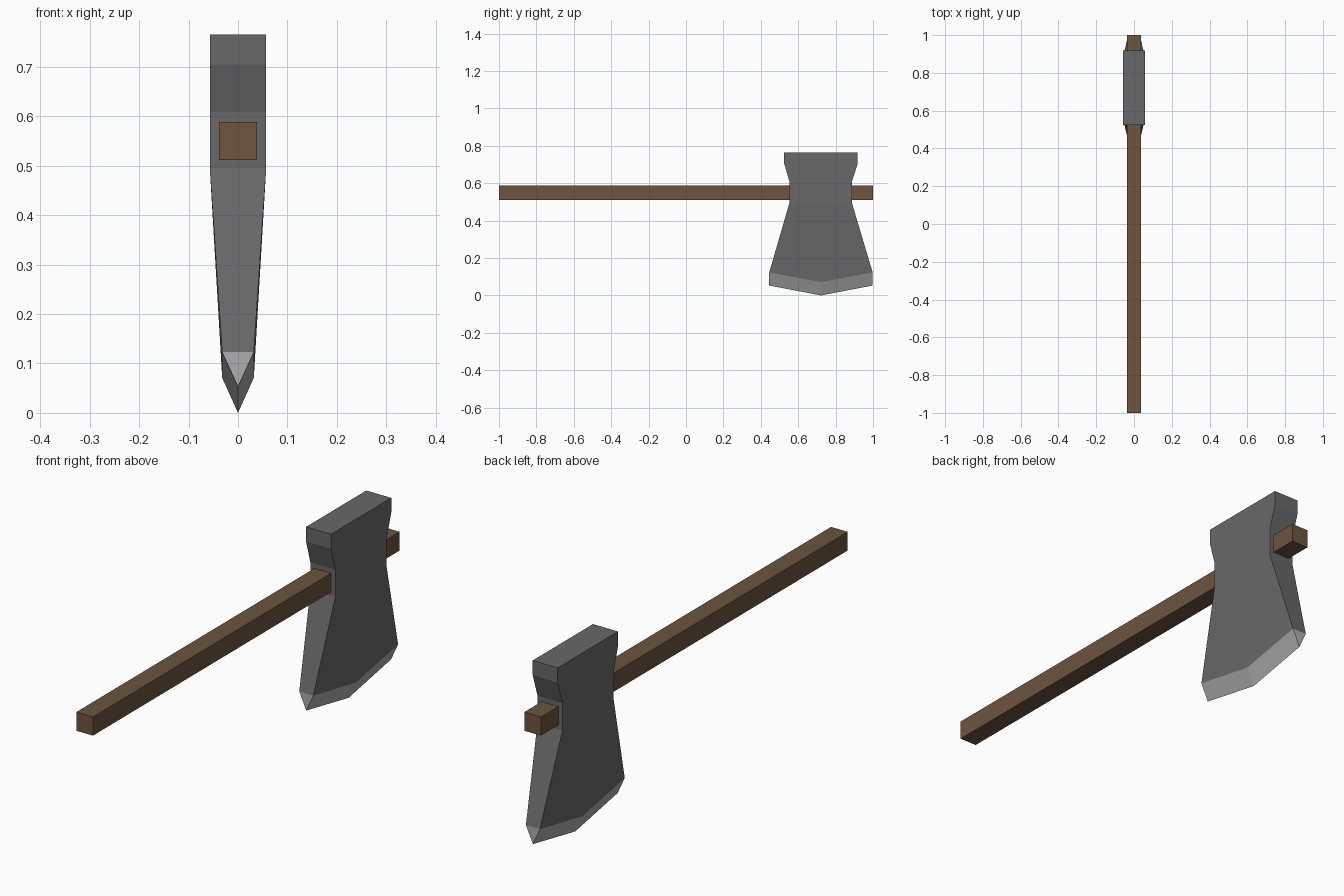
import bpy, bmesh

if "Cube" in bpy.data.objects:
    bpy.data.objects.remove(bpy.data.objects["Cube"])


def material(name, rgb):
    m = bpy.data.materials.new(name)
    m.diffuse_color = (*rgb, 1)
    m.use_nodes = True
    m.node_tree.nodes["Principled BSDF"].inputs["Base Color"].default_value = m.diffuse_color
    return m


def finish(name, bm, mats):
    bmesh.ops.recalc_face_normals(bm, faces=bm.faces)
    me = bpy.data.meshes.new(name)
    bm.to_mesh(me)
    bm.free()
    for m in mats:
        me.materials.append(m)
    ob = bpy.data.objects.new(name, me)
    bpy.context.collection.objects.link(ob)
    return ob


wood = material("wood", (0.15, 0.09, 0.05))
steel = material("dark_steel", (0.14, 0.14, 0.14))
edge = material("ground_edge", (0.42, 0.42, 0.42))

# Handle: square bar along y
bm = bmesh.new()
bmesh.ops.create_cube(bm, size=1)
bmesh.ops.scale(bm, vec=(0.076, 2.0, 0.077), verts=bm.verts)
bmesh.ops.translate(bm, vec=(0, 0, 0.55), verts=bm.verts)
finish("handle", bm, [wood])

# Axe head: stacked sections (y front, y back, half thickness, z at ends, z at middle)
sections = [
    (0.525, 0.918, 0.057, 0.765, 0.765),
    (0.525, 0.918, 0.057, 0.705, 0.705),
    (0.553, 0.887, 0.057, 0.608, 0.608),
    (0.553, 0.887, 0.057, 0.495, 0.495),
    (0.445, 0.998, 0.032, 0.123, 0.071),
    (0.445, 0.998, 0.000, 0.053, 0.000),
]
bm = bmesh.new()
rings = []
for y0, y1, hx, ze, zm in sections:
    ym = (y0 + y1) / 2
    pts = [(-hx, y0, ze), (-hx, ym, zm), (-hx, y1, ze),
           (hx, y1, ze), (hx, ym, zm), (hx, y0, ze)]
    rings.append([bm.verts.new(p) for p in pts])
bm.faces.new(rings[0])
for i, (a, b) in enumerate(zip(rings, rings[1:])):
    for j in range(6):
        k = (j + 1) % 6
        f = bm.faces.new((a[j], a[k], b[k], b[j]))
        f.material_index = int(i == len(rings) - 2)
# Close the cutting edge to a single line
bmesh.ops.remove_doubles(bm, verts=bm.verts, dist=0.0005)
finish("axe_head", bm, [steel, edge])
